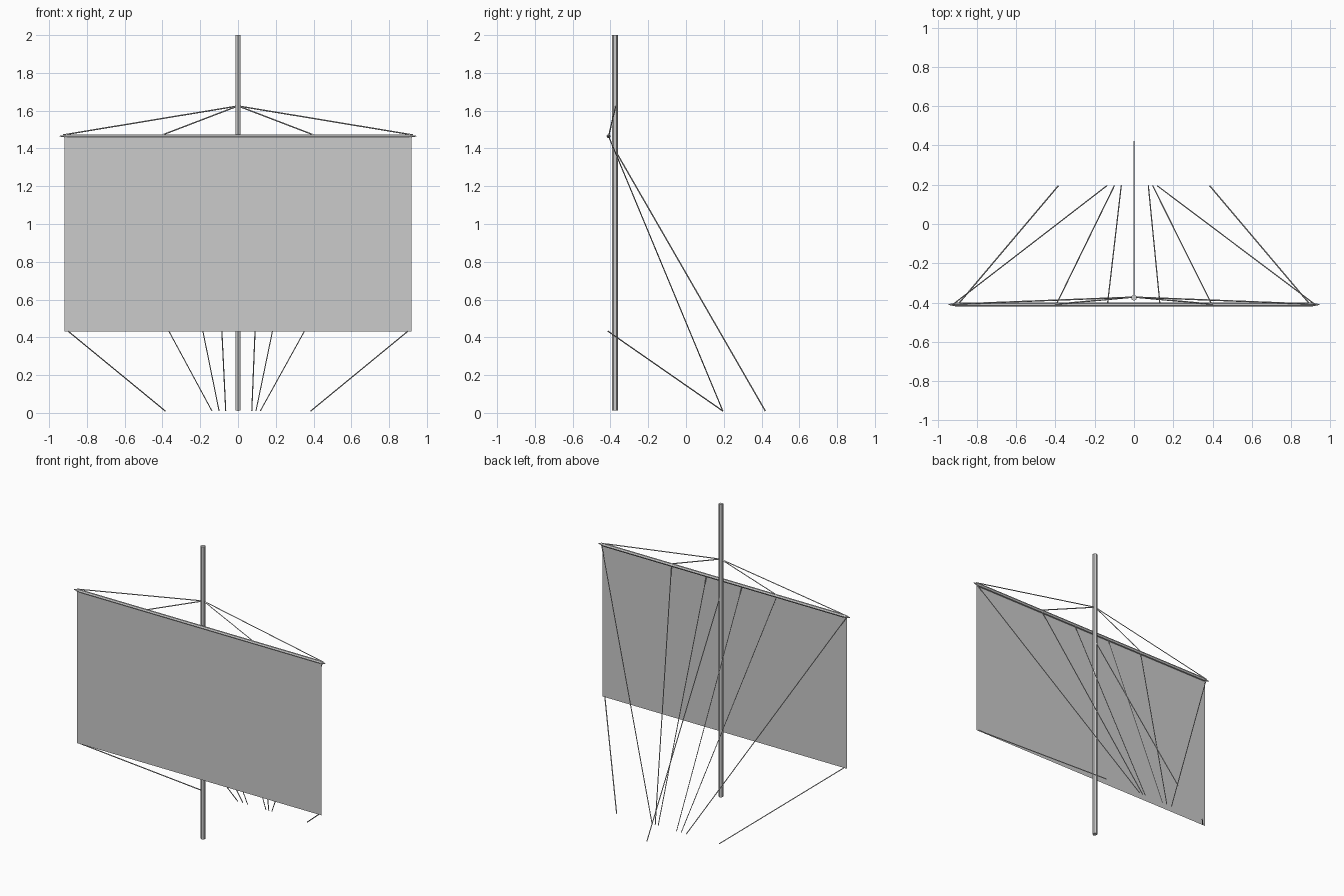
import bpy, math
from mathutils import Vector

if "Cube" in bpy.data.objects:
    bpy.data.objects.remove(bpy.data.objects["Cube"])

grey = bpy.data.materials.new("plain_grey")
grey.diffuse_color = (0.6, 0.6, 0.6, 1)
grey.use_nodes = True
grey.node_tree.nodes["Principled BSDF"].inputs["Base Color"].default_value = grey.diffuse_color


def rod(name, a, b, r, sides, spin=0.0):
    """Straight cylinder running from a to b."""
    a, b = Vector(a), Vector(b)
    d = b - a
    bpy.ops.mesh.primitive_cylinder_add(vertices=sides, radius=r, depth=d.length)
    ob = bpy.context.object
    ob.name = name
    ob.location = (a + b) / 2
    q = d.to_track_quat('Z', 'Y')
    ob.rotation_mode = 'QUATERNION'
    ob.rotation_quaternion = q
    if spin:
        ob.rotation_mode = 'XYZ'
        ob.rotation_euler = (0, 0, spin)
    ob.data.materials.append(grey)
    return ob


def mesh(name, verts, faces):
    me = bpy.data.meshes.new(name)
    me.from_pydata(verts, [], faces)
    me.materials.append(grey)
    ob = bpy.data.objects.new(name, me)
    bpy.context.collection.objects.link(ob)
    return ob


# Upright mast
rod("mast", (0, -0.375, 0.012), (0, -0.375, 2.0), 0.016, 6, math.pi * 2)

# Horizontal yard with pointed ends
N, YY, YZ = 6, -0.41, 1.465
rings = [(-0.945, 0.002), (-0.9, 0.011), (0.9, 0.011), (0.945, 0.002)]
verts = [(x, YY + r * math.cos(2 * math.pi * i / N), YZ + r * math.sin(2 * math.pi * i / N))
         for x, r in rings for i in range(N)]
faces = [(k * N + i, k * N + (i + 1) % N, (k + 1) * N + (i + 1) % N, (k + 1) * N + i)
         for k in range(3) for i in range(N)]
faces = [f[::-1] for f in faces]
faces += [tuple(range(N)), tuple(range(4 * N - 1, 3 * N - 1, -1))]
mesh("yard", verts, faces)

# Flat square sail
mesh("sail", [(-0.918, -0.415, 0.43), (0.918, -0.415, 0.43),
              (0.918, -0.415, 1.46), (-0.918, -0.415, 1.46)], [(0, 1, 2, 3)])

# Rigging, mirrored left and right
R = 0.0035
for side, s in (("left", -1), ("right", 1)):
    rod(f"outer_lift_{side}", (0, -0.372, 1.625), (s * 0.925, -0.408, 1.472), R, 4)
    rod(f"inner_lift_{side}", (0, -0.372, 1.625), (s * 0.4, -0.408, 1.472), R, 4)
    rod(f"sheet_{side}", (s * 0.9, -0.414, 0.433), (s * 0.385, 0.195, 0.01), R, 4)

# Lines from the yard down to the deck
lines = [(-0.92, -0.138), (-0.395, -0.1), (-0.135, -0.065),
         (0.132, 0.073), (0.395, 0.095), (0.92, 0.118)]
for i, (top, foot) in enumerate(lines):
    rod(f"yard_line_{i + 1}", (top, -0.408, 1.46), (foot, 0.195, 0.01), 0.003, 4)

# Stay running aft from the mast
rod("back_stay", (0, -0.372, 1.385), (0, 0.42, 0.01), R, 4)
